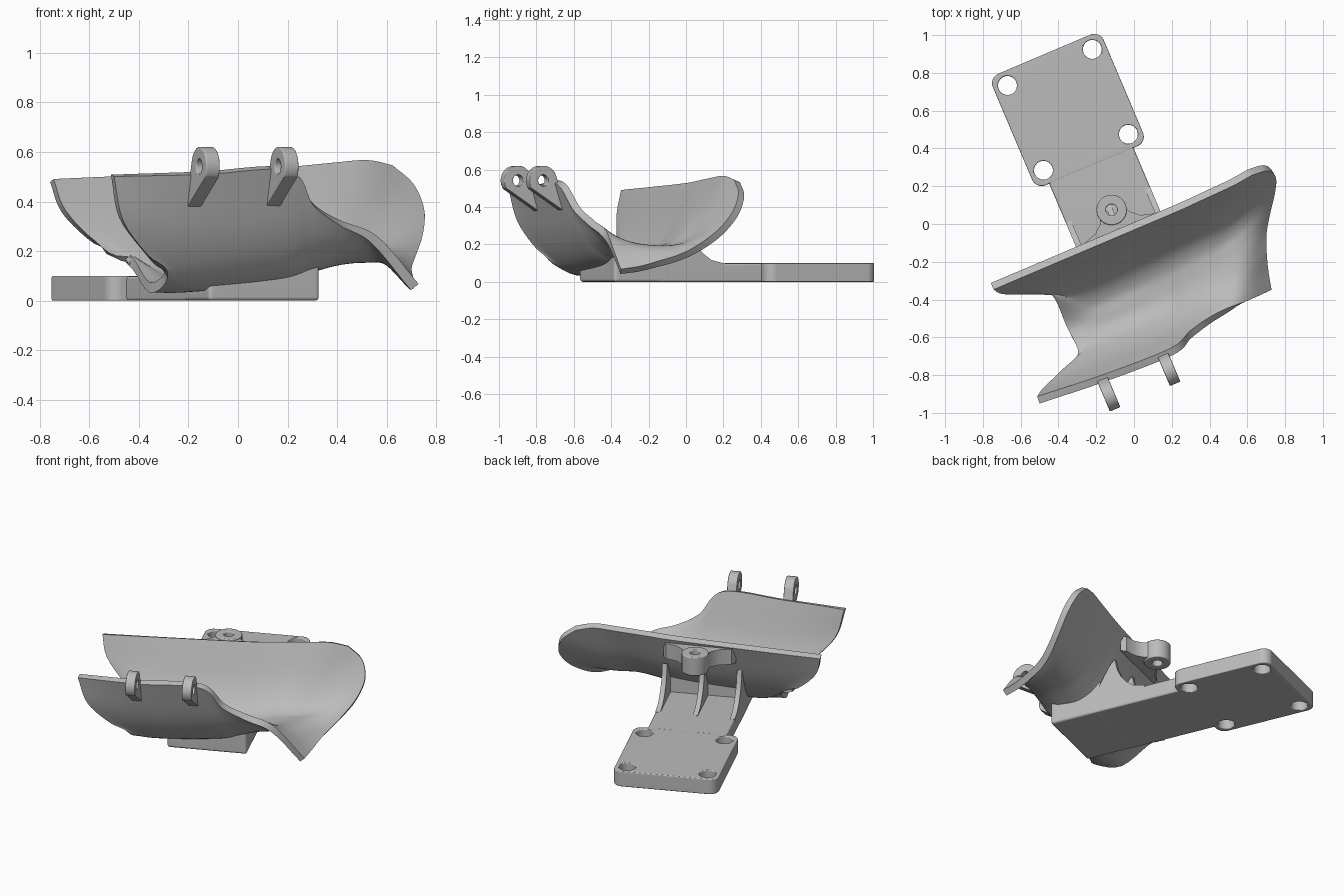
import bpy, bmesh, math
from mathutils import Vector
from mathutils.bvhtree import BVHTree

cube = bpy.data.objects.get("Cube")
if cube:
    bpy.data.objects.remove(cube, do_unlink=True)

# Everything is built in a straight frame, then turned about z
TURN = math.radians(23)

grey = bpy.data.materials.new("plain grey")
grey.use_nodes = True
grey.diffuse_color = (0.5, 0.5, 0.5, 1)
grey.node_tree.nodes["Principled BSDF"].inputs["Base Color"].default_value = grey.diffuse_color


def finish(name, bm, bevel=0.0, thickness=0.0):
    bmesh.ops.recalc_face_normals(bm, faces=bm.faces)
    mesh = bpy.data.meshes.new(name)
    bm.to_mesh(mesh)
    bm.free()
    mesh.materials.append(grey)
    obj = bpy.data.objects.new(name, mesh)
    bpy.context.collection.objects.link(obj)
    obj.rotation_euler.z = TURN
    if thickness:
        mod = obj.modifiers.new("thickness", "SOLIDIFY")
        mod.thickness, mod.offset = thickness, 0
    if bevel:
        mod = obj.modifiers.new("soft edges", "BEVEL")
        mod.width, mod.segments = bevel, 3
        mod.limit_method, mod.angle_limit = "ANGLE", math.radians(50)
    bpy.ops.object.select_all(action="DESELECT")
    obj.select_set(True)
    bpy.context.view_layer.objects.active = obj
    bpy.ops.object.convert(target="MESH")
    bpy.ops.object.shade_smooth_by_angle(angle=math.radians(35))
    mod = obj.modifiers.new("flat caps", "WEIGHTED_NORMAL")
    mod.keep_sharp = True


def arc(cx, cy, r, start=0, end=360, steps=32):
    closed = end - start == 360
    n = steps if closed else steps + 1
    angles = [math.radians(start + (end - start) * i / steps) for i in range(n)]
    return [(cx + r * math.cos(a), cy + r * math.sin(a)) for a in angles]


def prism(name, loops, low, high, sideways=False, bevel=0.0):
    """Extrude an outline with holes, along z or sideways along x."""
    bm = bmesh.new()
    edges = []
    for loop in loops:
        vs = [bm.verts.new((low, a, b) if sideways else (a, b, low)) for a, b in loop]
        edges += [bm.edges.new((v, vs[i - 1])) for i, v in enumerate(vs)]
    bmesh.ops.triangle_fill(bm, edges=edges, use_beauty=True)
    geom = bmesh.ops.extrude_face_region(bm, geom=bm.faces[:])["geom"]
    axis = Vector((1, 0, 0)) if sideways else Vector((0, 0, 1))
    bmesh.ops.translate(bm, vec=axis * (high - low),
                        verts=[g for g in geom if isinstance(g, bmesh.types.BMVert)])
    finish(name, bm, bevel)


def spline(pts, steps):
    """Smooth curve through all the points."""
    p = [2 * pts[0] - pts[1]] + pts + [2 * pts[-1] - pts[-2]]
    out = []
    for a, b, c, d in zip(p, p[1:], p[2:], p[3:]):
        for i in range(steps):
            t = i / steps
            out.append(b + 0.5 * t * ((c - a) + t * ((2 * a - 5 * b + 4 * c - d)
                                                     + t * (3 * (b - c) + d - a))))
    return out + [pts[-1]]


def bowl_section(back, low, front):
    """Round-bottomed section through back rim, floor and front rim."""
    b, m, f = Vector(back), Vector(low), Vector(front)
    out = []
    for i in range(9):
        s = i / 8
        p = b * (2 * s - 1) * (s - 1) + m * 4 * s * (1 - s) + f * s * (2 * s - 1)
        rim = b if s < 0.5 else f
        p.z = m.z + (rim.z - m.z) * abs(2 * s - 1) ** 2.6
        out.append(p)
    return out


# Curved cradle: notched left end, bowl sections, flared right end
left_end = [Vector(p) for p in (
    (-.82, -.01, .485), (-.785, -.05, .36), (-.67, -.1, .235), (-.55, -.16, .17), (-.54, -.36, .053),
    (-.54, -.53, .11), (-.65, -.58, .19), (-.78, -.63, .33), (-.83, -.66, .505))]
right_end = [Vector(p) for p in (
    (.67, .012, .54), (.757, 0, .465), (.785, -.05, .36), (.745, -.13, .255), (.67, -.23, .17),
    (.615, -.315, .125), (.575, -.41, .095), (.545, -.5, .07), (.52, -.6, .055))]
sections = [
    left_end,
    bowl_section((-.42, -.01, .5), (-.38, -.375, .055), (-.45, -.69, .515)),
    bowl_section((.05, -.01, .52), (0, -.375, .09), (-.08, -.7, .53)),
    bowl_section((.25, -.01, .535), (.15, -.365, .13), (.05, -.655, .39)),
    bowl_section((.42, -.005, .55), (.3, -.35, .165), (.18, -.625, .315)),
    bowl_section((.56, 0, .56), (.47, -.32, .175), (.34, -.61, .245)),
    right_end]
across = [spline(s, 5) for s in sections]
columns = [spline(list(c), 8) for c in zip(*across)]

bm = bmesh.new()
grid = [[bm.verts.new(p) for p in c] for c in columns]
for c0, c1 in zip(grid, grid[1:]):
    for i in range(len(c0) - 1):
        bm.faces.new((c0[i], c0[i + 1], c1[i + 1], c1[i]))
bm.normal_update()
surface = BVHTree.FromBMesh(bm)
finish("cradle_shell", bm, bevel=0.012, thickness=0.04)

# Support block whose top follows the underside of the cradle
STEM_L, STEM_R = -.33, .155
FRONT, BACK = -.48, -.15
bm = bmesh.new()
bmesh.ops.create_grid(bm, x_segments=12, y_segments=10, size=0.5)
for v in bm.verts:
    v.co.x = STEM_L + (v.co.x + .5) * (STEM_R - STEM_L)
    v.co.y = FRONT + (v.co.y + .5) * (BACK - FRONT)
geom = bmesh.ops.extrude_face_region(bm, geom=bm.faces[:])["geom"]
for v in geom:
    if isinstance(v, bmesh.types.BMVert):
        hit = surface.ray_cast(Vector((v.co.x, v.co.y, -1)), Vector((0, 0, 1)))[0]
        v.co.z = hit.z if hit else 0.1
finish("support_block", bm, bevel=0.015)

# Mounting plate: narrow stem and wide drilled pad
THICK = 0.1
prism("plate_stem", [[(STEM_L, -.23), (STEM_R, -.23), (STEM_R, .39), (STEM_L, .39)]],
      0, THICK - .001, bevel=0.012)
L, R, N, F, r = -.405, .233, .372, 1.013, .055
pad = (arc(R - r, F - r, r, 0, 90, 8) + arc(L + r, F - r, r, 90, 180, 8)
       + arc(L + r, N + r, r, 180, 270, 8) + arc(R - r, N + r, r, 270, 359.9, 8))
holes = [arc(x, y, .05) for x in (-.33, .158) for y in (.449, .937)]
prism("mounting_pad", [pad] + holes, 0, THICK, bevel=0.008)

# Curved ribs from the stem to the cradle wall
rib = [(-.2, .07), (.15, .07), (.15, .1), (.08, .118), (.03, .155), (-.01, .205),
       (-.035, .26), (-.05, .33), (-.08, .3), (-.14, .2)]
for name, x in (("left", .14), ("middle", -.088), ("right", -.315)):
    prism(name + "_rib", [rib], x - .015, x + .015, sideways=True)

# Screw boss with tapered wings on the back wall
BX, BY = -.08, .115
prism("screw_boss", [arc(BX, BY, .08), arc(BX, BY, .03)], .38, .5, bevel=0.006)
wing = [(.22, -.02), (.2, .01), (.13, .03), (.085, .07), (.07, .11)]
neck = [(BX + x, y) for x, y in wing] + arc(BX, BY, .05, 0, -180, 12) \
    + [(BX - x, y) for x, y in reversed(wing)]
prism("boss_web", [neck], .39, .49)

# Hinge lugs on the front wall
CY, CZ = -.785, .542
lug = arc(CY, CZ, .079, 20, 215, 24) + [(-.655, .37), (-.668, .46), (-.688, .5)]
for name, x in (("left", -.13), ("right", -.475)):
    prism(name + "_lug", [lug, arc(CY, CZ, .03, steps=20)], x - .03, x + .03,
          sideways=True, bevel=0.005)
